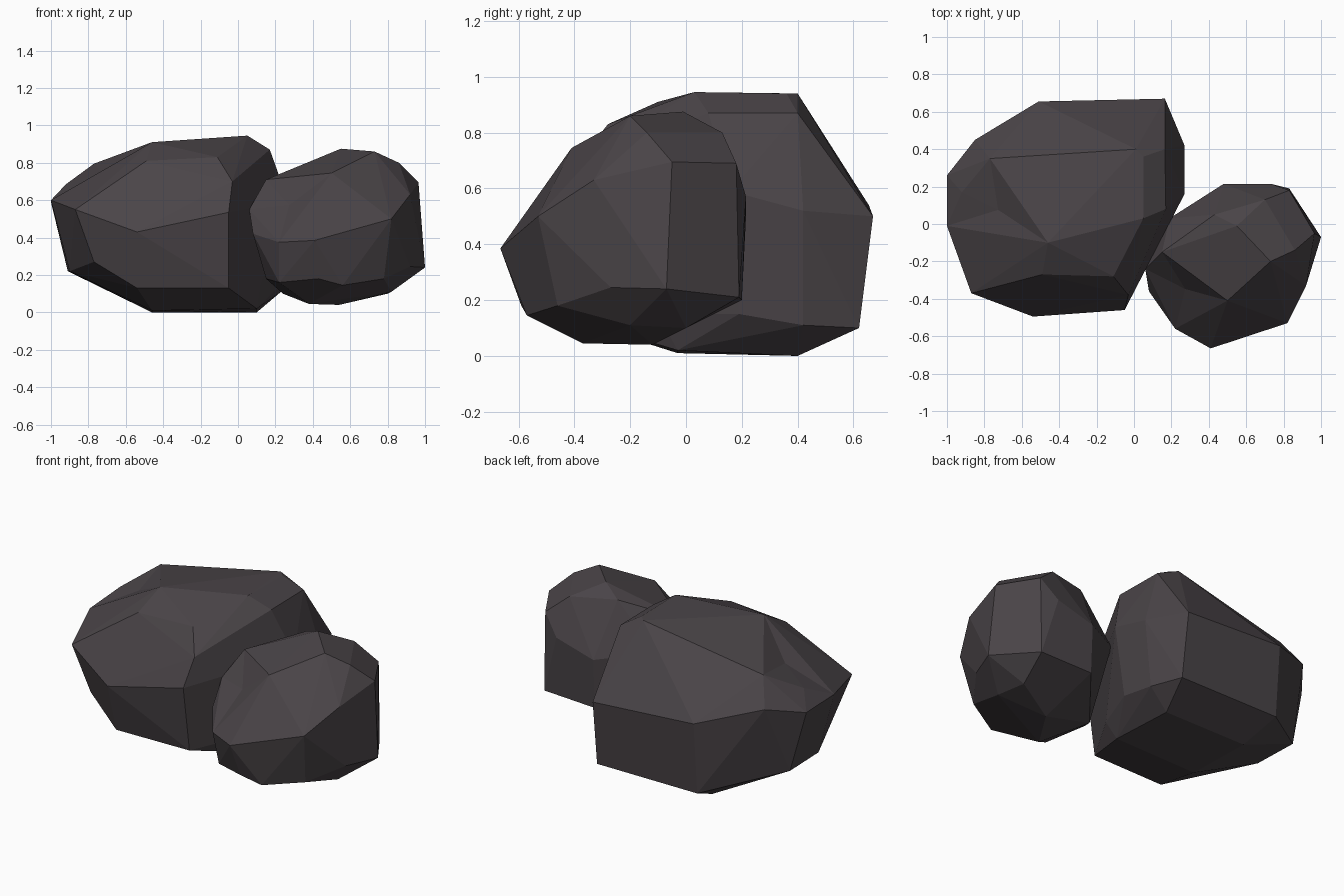
import bpy
import bmesh
from math import radians
from mathutils import Vector

default_cube = bpy.data.objects.get("Cube")
if default_cube:
    bpy.data.objects.remove(default_cube, do_unlink=True)


def make_material(name, colour):
    material = bpy.data.materials.new(name)
    material.use_nodes = True
    material.diffuse_color = colour
    shader = next(n for n in material.node_tree.nodes if n.type == "BSDF_PRINCIPLED")
    shader.inputs["Base Color"].default_value = colour
    shader.inputs["Roughness"].default_value = 0.9
    return material


def dent(bm, spot, depth):
    """Push the middle of the facet nearest to a spot inwards."""
    spot = Vector(spot)
    facet = min(bm.faces, key=lambda f: (f.calc_center_median() - spot).length)
    inward = -facet.normal.copy()
    poked = bmesh.ops.poke(bm, faces=[facet])
    for vert in poked["verts"]:
        vert.co += inward * depth


def make_rock(name, layers, material, dents):
    """Wrap corner layers in a chiselled shell with broad flat facets."""
    bm = bmesh.new()
    for layer in layers:
        for corner in layer:
            bm.verts.new(corner)
    hull = bmesh.ops.convex_hull(bm, input=bm.verts[:])
    spare = set(hull["geom_interior"]) | set(hull["geom_unused"])
    loose = [v for v in spare if isinstance(v, bmesh.types.BMVert)]
    bmesh.ops.delete(bm, geom=loose, context="VERTS")
    bmesh.ops.recalc_face_normals(bm, faces=bm.faces[:])
    # Merge nearly coplanar triangles into single facets
    bmesh.ops.dissolve_limit(bm, angle_limit=radians(4),
                             verts=bm.verts[:], edges=bm.edges[:])
    bm.normal_update()
    for spot, depth in dents:
        dent(bm, spot, depth)
    bmesh.ops.recalc_face_normals(bm, faces=bm.faces[:])
    mesh = bpy.data.meshes.new(name)
    bm.to_mesh(mesh)
    bm.free()
    mesh.materials.append(material)
    rock = bpy.data.objects.new(name, mesh)
    bpy.context.collection.objects.link(rock)
    return rock


stone = make_material("dark_stone", (0.068, 0.058, 0.064, 1))

# Large boulder: base, lower rim, widest belt, shoulder and crown
large_base = [(-.46, .4, 0), (.1, .4, 0), (-.46, -.03, .01), (.1, -.03, .02)]
large_rim = [(-.54, -.41, .13), (-.05, -.4, .13), (.12, -.1, .15),
             (.23, .19, .15), (.23, .42, .11), (.17, .62, .1),
             (-.51, .62, .1), (-.91, .29, .22), (-.9, 0, .22),
             (-.77, -.33, .27)]
large_belt = [(-.54, -.495, .43), (-.05, -.46, .535), (.17, .02, .6),
              (.27, .16, .59), (.27, .42, .52), (.165, .67, .5),
              (-.51, .655, .54), (-.85, .45, .64), (-1, .26, .59),
              (-1, -.01, .6), (-.87, -.37, .55)]
large_shoulder = [(-.49, -.27, .81), (-.11, -.28, .83), (-.03, -.38, .7),
                  (.17, .08, .87), (.165, .4, .87), (-.92, .17, .685)]
large_crown = [(-.46, -.1, .91), (.05, .03, .945), (.05, .36, .94),
               (.01, .4, .94), (-.77, .35, .795)]
make_rock("large_boulder",
          [large_base, large_rim, large_belt, large_shoulder, large_crown],
          stone, [((-.72, .1, .78), .025)])

# Small boulder leaning against the large one
small_base = [(.38, -.37, .045), (.54, -.12, .04), (.82, -.2, .11),
              (.8, 0, .1), (.24, -.1, .1)]
small_rim = [(.22, -.5, .16), (.43, -.59, .18), (.56, -.57, .145),
             (.78, -.46, .18), (.92, -.27, .245), (1, -.07, .24),
             (.83, .19, .21), (.48, .2, .2), (.15, -.25, .18)]
small_belt = [(.22, -.56, .375), (.41, -.665, .385), (.59, -.605, .44),
              (.82, -.53, .5), (.92, -.33, .63), (.965, -.05, .695),
              (.83, .18, .69), (.73, .215, .57), (.48, .215, .5),
              (.19, .03, .55), (.06, -.24, .55), (.08, -.36, .42)]
small_crown = [(.15, -.15, .71), (.43, .05, .82), (.55, -.01, .875),
               (.7, .13, .8), (.86, -.14, .8), (.73, -.2, .86),
               (.5, -.41, .745)]
make_rock("small_boulder",
          [small_base, small_rim, small_belt, small_crown],
          stone, [((.3, -.35, .62), .03)])
